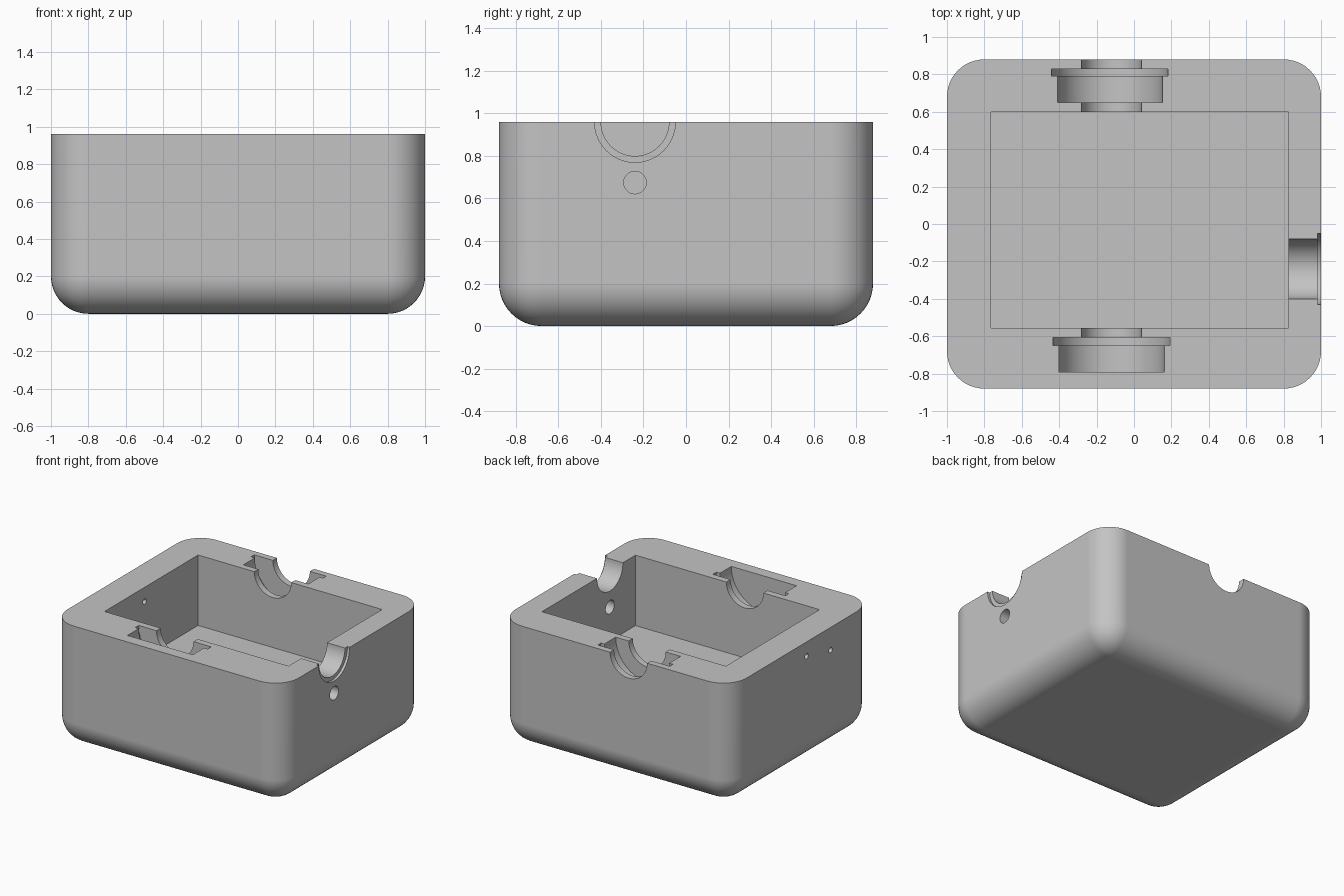
import bpy, bmesh, math
from mathutils import Matrix, Vector

default = bpy.data.objects.get("Cube")
if default:
    bpy.data.objects.remove(default, do_unlink=True)

TOP = 0.96

grey = bpy.data.materials.new("light_grey")
grey.use_nodes = True
colour = (0.55, 0.55, 0.55, 1)
grey.diffuse_color = colour
grey.node_tree.nodes["Principled BSDF"].inputs["Base Color"].default_value = colour


def add_object(name, bm):
    mesh = bpy.data.meshes.new(name)
    bmesh.ops.recalc_face_normals(bm, faces=bm.faces)
    bm.to_mesh(mesh)
    bm.free()
    mesh.materials.append(grey)
    obj = bpy.data.objects.new(name, mesh)
    bpy.context.collection.objects.link(obj)
    return obj


def box(name, low, high, rounding=0):
    low, high = Vector(low), Vector(high)
    bm = bmesh.new()
    bmesh.ops.create_cube(bm, size=1)
    bmesh.ops.scale(bm, vec=high - low, verts=bm.verts)
    bmesh.ops.translate(bm, vec=(low + high) / 2, verts=bm.verts)
    if rounding:
        # Round every edge except the top rim
        edges = [e for e in bm.edges if min(v.co.z for v in e.verts) < high.z - 0.01]
        bmesh.ops.bevel(bm, geom=edges, offset=rounding, segments=12,
                        profile=0.5, affect='EDGES')
    return add_object(name, bm)


def bore(name, axis, start, end, across, height, radius):
    """Round cutter along X or Y between start and end."""
    bm = bmesh.new()
    bmesh.ops.create_cone(bm, cap_ends=True, segments=64, radius1=radius,
                          radius2=radius, depth=end - start)
    middle = (start + end) / 2
    if axis == 'X':
        turn = Matrix.Rotation(math.pi / 2, 4, 'Y')
        place = Matrix.Translation((middle, across, height))
    else:
        turn = Matrix.Rotation(math.pi / 2, 4, 'X')
        place = Matrix.Translation((across, middle, height))
    bmesh.ops.transform(bm, matrix=place @ turn, verts=bm.verts)
    return add_object(name, bm)


# Rounded housing block
housing = box("housing", (-1, -0.88, 0), (1, 0.88, TOP), rounding=0.2)

cutters = [
    box("cavity", (-0.765, -0.555, 0.41), (0.825, 0.6, 1.2)),
    # Front bearing seat, closed towards the outside
    bore("front_shaft_notch", 'Y', -0.7, -0.5, -0.12, TOP, 0.16),
    bore("front_bearing_pocket", 'Y', -0.79, -0.63, -0.12, TOP, 0.282),
    bore("front_flange_groove", 'Y', -0.65, -0.607, -0.12, TOP, 0.313),
    # Back bearing seat, open through the wall
    bore("back_shaft_notch", 'Y', 0.5, 1.0, -0.12, TOP, 0.16),
    bore("back_bearing_pocket", 'Y', 0.65, 0.81, -0.128, TOP, 0.28),
    bore("back_flange_groove", 'Y', 0.79, 0.83, -0.13, TOP, 0.311),
    # Side port with shallow counterbore and a hole beneath
    bore("side_port", 'X', 0.7, 1.1, -0.24, TOP, 0.16),
    bore("side_counterbore", 'X', 0.98, 1.1, -0.24, TOP, 0.19),
    bore("side_hole", 'X', 0.7, 1.1, -0.24, 0.675, 0.053),
    # Pin holes in the opposite wall
    bore("pin_hole_high", 'X', -1.1, -0.7, -0.06, 0.848, 0.021),
    bore("pin_hole_low", 'X', -1.1, -0.7, -0.358, 0.782, 0.021),
]

bpy.ops.object.select_all(action='DESELECT')
bpy.context.view_layer.objects.active = housing
housing.select_set(True)
for cutter in cutters:
    cutter.hide_render = True
    cut = housing.modifiers.new(cutter.name, 'BOOLEAN')
    cut.operation = 'DIFFERENCE'
    cut.solver = 'EXACT'
    cut.object = cutter
    bpy.ops.object.modifier_apply(modifier=cut.name)
for cutter in cutters:
    bpy.data.objects.remove(cutter, do_unlink=True)

# Smooth rounded surfaces, crisp edges and flat walls
bpy.ops.object.shade_smooth_by_angle(angle=math.radians(30))
weighted = housing.modifiers.new("flat_walls", 'WEIGHTED_NORMAL')
weighted.keep_sharp = True
